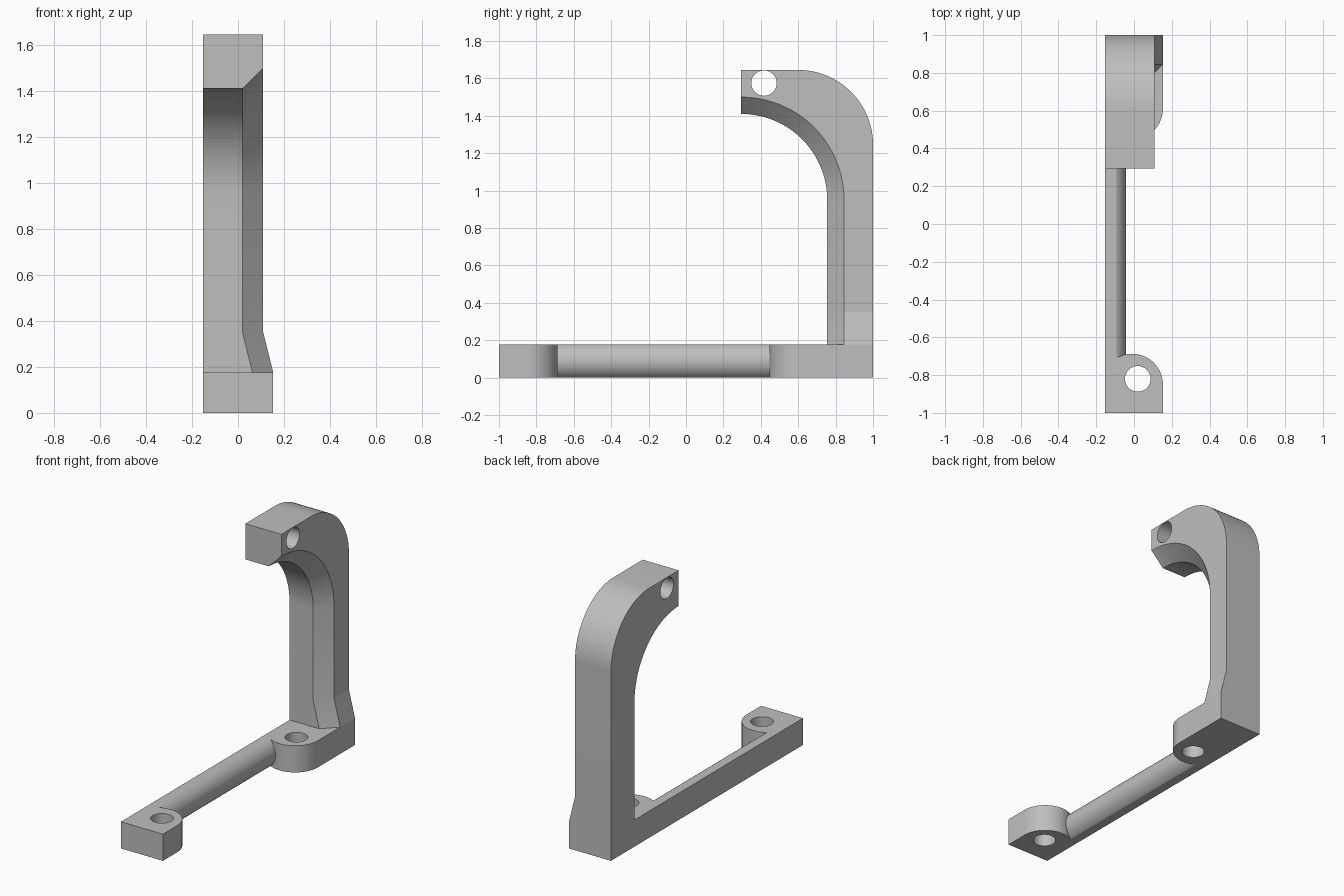
import bpy, bmesh
from math import sin, cos, radians
from mathutils import Matrix, Vector

cube = bpy.data.objects.get("Cube")
if cube:
    bpy.data.objects.remove(cube, do_unlink=True)

grey = bpy.data.materials.new("mid grey")
grey.use_nodes = True
grey.diffuse_color = (0.52, 0.52, 0.52, 1)
grey.node_tree.nodes["Principled BSDF"].inputs["Base Color"].default_value = grey.diffuse_color

HALF = 0.153      # half the foot width
FOOT = 0.176      # foot thickness
HOLE = 0.068      # screw hole radius


def arc(cx, cy, r, start, end, steps=24):
    angles = [radians(start + (end - start) * i / steps) for i in range(steps + 1)]
    return [(cx + r * cos(a), cy + r * sin(a)) for a in angles]


def finish(bm, name):
    bmesh.ops.remove_doubles(bm, verts=bm.verts, dist=1e-5)
    bmesh.ops.recalc_face_normals(bm, faces=bm.faces)
    mesh = bpy.data.meshes.new(name)
    bm.to_mesh(mesh)
    bm.free()
    mesh.materials.append(grey)
    obj = bpy.data.objects.new(name, mesh)
    bpy.context.collection.objects.link(obj)
    return obj


def prism(name, points, offset):
    """Extrude a closed outline of 3D points along an offset."""
    bm = bmesh.new()
    face = bm.faces.new([bm.verts.new(p) for p in points])
    out = bmesh.ops.extrude_face_region(bm, geom=[face], use_keep_orig=True)
    moved = [v for v in out["geom"] if isinstance(v, bmesh.types.BMVert)]
    bmesh.ops.translate(bm, verts=moved, vec=offset)
    return finish(bm, name)


def select(obj):
    bpy.ops.object.select_all(action="DESELECT")
    obj.select_set(True)
    bpy.context.view_layer.objects.active = obj


def drill(obj, center, axis):
    """Cut a round through hole and remove the cutter."""
    bm = bmesh.new()
    turn = Vector((0, 0, 1)).rotation_difference(Vector(axis)).to_matrix().to_4x4()
    bmesh.ops.create_cone(bm, cap_ends=True, segments=48, radius1=HOLE, radius2=HOLE,
                          depth=1, matrix=Matrix.Translation(center) @ turn)
    cutter = finish(bm, "hole_cutter")
    cutter.hide_render = True
    mod = obj.modifiers.new("hole", "BOOLEAN")
    mod.operation, mod.solver, mod.object = "DIFFERENCE", "EXACT", cutter
    select(obj)
    bpy.ops.object.modifier_apply(modifier=mod.name)
    bpy.data.objects.remove(cutter, do_unlink=True)


# Mounting lugs: the rear one is the mirrored front one with a longer body
def lug(name, side, center_y, end_y):
    curve = [(x, center_y + side * y) for x, y in arc(-0.01, 0, HALF + 0.01, 0, 119)]
    outline = [(-HALF, end_y), (HALF, end_y)] + curve + [(-HALF, curve[-1][1])]
    obj = prism(name, [(x, y, 0) for x, y in outline], (0, 0, FOOT))
    drill(obj, (0.02, center_y + side * 0.03, FOOT / 2), (0, 0, 1))
    return obj, curve[-1][1]


front_lug, bar_front = lug("front_lug", 1, -0.85, -1)
rear_lug, bar_rear = lug("rear_lug", -1, 0.61, 1)

# Connecting bar with a rounded inner side
bulge = arc(-0.143, FOOT / 2, 0.1016, -60, 60)
section = [(-HALF, FOOT), (-HALF, 0)] + bulge
bulge[0], bulge[-1] = (bulge[0][0], 0), (bulge[-1][0], FOOT)
section = [(-HALF, FOOT), (-HALF, 0)] + bulge
bar = prism("connecting_bar", [(x, bar_front, z) for x, z in section],
            (0, bar_rear - bar_front, 0))

# Hooked arm: stations of (inner y,z), (chamfer y,z), (outer y,z), right side x
END, BEND, CHAMFER, SIDE = 0.295, 0.95, 0.09, 0.109
stations = [((0.755, z), (0.845, z), (1, z), x) for z, x in ((FOOT, HALF), (0.352, SIDE))]
inner = arc(END, BEND, 0.46, 0, 90, 32)
edge = arc(END, BEND, 0.46 + CHAMFER, 0, 90, 32)
outer = arc(0.6, 1.245, 0.4, 0, 90, 32)
stations += [(i, e, o, SIDE) for i, e, o in zip(inner, edge, outer)]
stations.append((inner[-1], edge[-1], (END, 1.645), SIDE))

bm = bmesh.new()
rings = []
for i, e, o, x in stations:
    corners = [(-HALF, *i), (x - CHAMFER, *i), (x, *e), (x, *o), (-HALF, *o)]
    rings.append([bm.verts.new(c) for c in corners])
for a, b in zip(rings, rings[1:]):
    for k in range(5):
        n = (k + 1) % 5
        bm.faces.new((a[k], a[n], b[n], b[k]))
bm.faces.new(rings[0])
bm.faces.new(rings[-1])
bmesh.ops.dissolve_degenerate(bm, dist=1e-5, edges=bm.edges)
arm = finish(bm, "hooked_arm")
drill(arm, (0, 0.417, 1.575), (1, 0, 0))

# Smooth curved surfaces, keep edges sharp
for obj in (front_lug, rear_lug, bar, arm):
    select(obj)
    bpy.ops.object.shade_smooth_by_angle(angle=radians(12))
